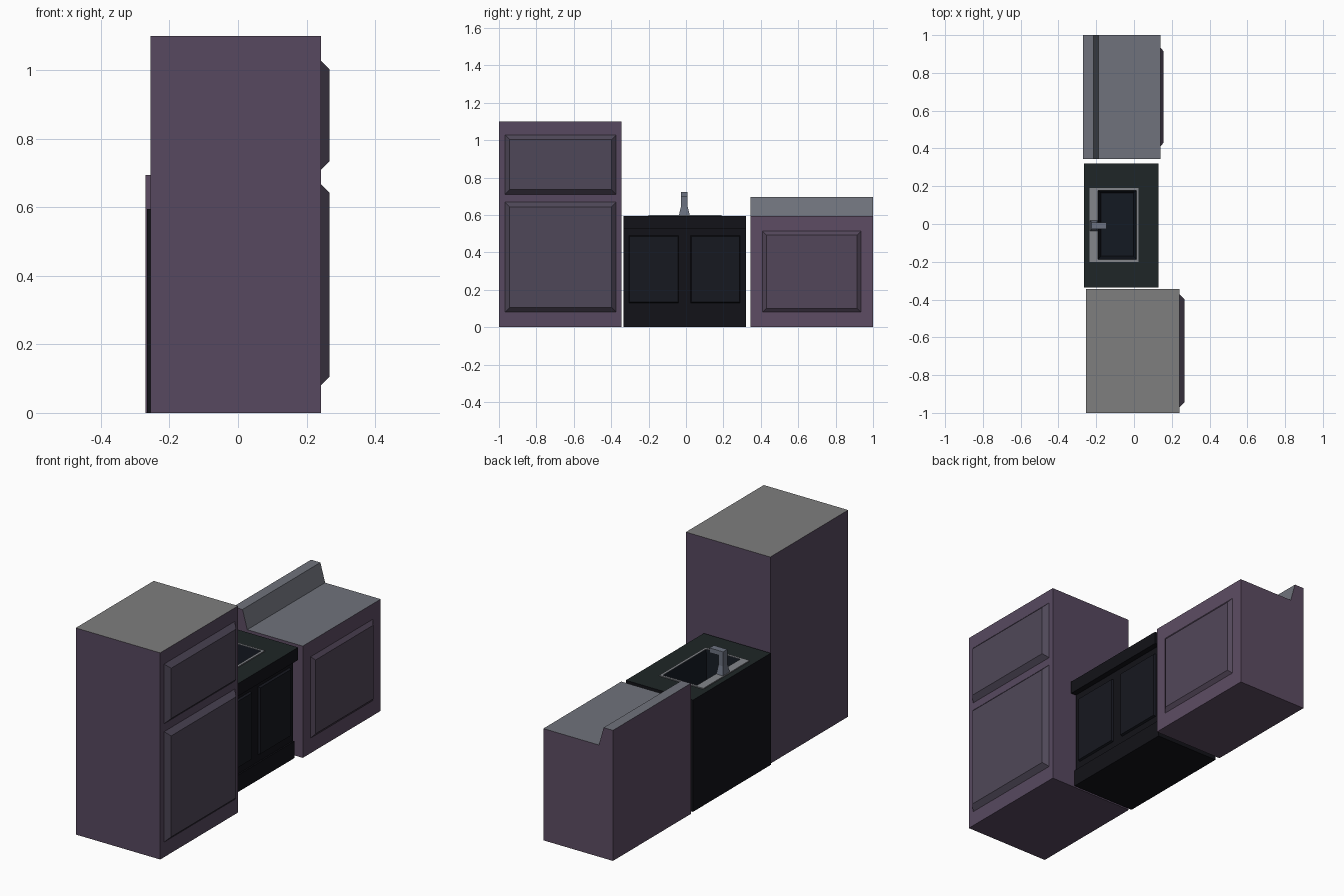
import bpy, bmesh

if "Cube" in bpy.data.objects:
    bpy.data.objects.remove(bpy.data.objects["Cube"])


def material(name, rgb):
    m = bpy.data.materials.new(name)
    m.diffuse_color = (*rgb, 1)
    m.use_nodes = True
    m.node_tree.nodes["Principled BSDF"].inputs["Base Color"].default_value = m.diffuse_color
    return m


fridge_mat = material("fridge_purple", (0.095, 0.066, 0.115))
fridge_top = material("fridge_top_grey", (0.21, 0.21, 0.21))
door_mat = material("door_purple", (0.078, 0.064, 0.098))
stove_mat = material("stove_purple", (0.11, 0.073, 0.125))
stove_top = material("stove_top_grey", (0.16, 0.17, 0.20))
oven_mat = material("oven_purple", (0.085, 0.062, 0.10))
cabinet_mat = material("cabinet_black", (0.006, 0.006, 0.009))
cabinet_door = material("cabinet_door_black", (0.008, 0.009, 0.014))
counter_mat = material("counter_dark", (0.013, 0.019, 0.02))
steel = material("steel", (0.23, 0.24, 0.26))
tap_mat = material("tap_steel", (0.15, 0.17, 0.22))
basin_mat = material("basin_dark", (0.007, 0.01, 0.016))


def loft(name, loops, mat, start=True, end=True, closed=False, top=None):
    """Bridge equal-length point loops; upward faces can take a second material."""
    bm = bmesh.new()
    rings = [[bm.verts.new(p) for p in loop] for loop in loops]
    pairs = list(zip(rings, rings[1:]))
    if closed:
        pairs.append((rings[-1], rings[0]))
    for a, b in pairs:
        n = len(a)
        for i in range(n):
            bm.faces.new((a[i], a[(i + 1) % n], b[(i + 1) % n], b[i]))
    if start and not closed:
        bm.faces.new(rings[0])
    if end and not closed:
        bm.faces.new(rings[-1])
    bmesh.ops.recalc_face_normals(bm, faces=bm.faces)
    me = bpy.data.meshes.new(name)
    me.materials.append(mat)
    if top:
        me.materials.append(top)
        for f in bm.faces:
            f.material_index = int(f.normal.z > 0.2)
    bm.to_mesh(me)
    bm.free()
    ob = bpy.data.objects.new(name, me)
    bpy.context.collection.objects.link(ob)
    return ob


def flat(x0, x1, y0, y1, z):
    return [(x0, y0, z), (x1, y0, z), (x1, y1, z), (x0, y1, z)]


def upright(y0, y1, z0, z1, x):
    return [(x, y0, z0), (x, y1, z0), (x, y1, z1), (x, y0, z1)]


def box(name, x0, x1, y0, y1, z0, z1, mat, top=None):
    return loft(name, [flat(x0, x1, y0, y1, z0), flat(x0, x1, y0, y1, z1)], mat, top=top)


def panel(name, y0, y1, z0, z1, x0, x1, inset, mat):
    """Raised front panel with chamfered sides, facing +x."""
    return loft(name, [upright(y0, y1, z0, z1, x0),
                       upright(y0 + inset, y1 - inset, z0 + inset, z1 - inset, x1)], mat)


def extrude_y(name, profile, y0, y1, mat, top=None):
    return loft(name, [[(x, y, z) for x, z in profile] for y in (y0, y1)], mat, top=top)


# Fridge with two doors
box("fridge_body", -0.255, 0.242, -1.0, -0.345, 0, 1.10, fridge_mat, fridge_top)
panel("freezer_door", -0.968, -0.373, 0.71, 1.028, 0.242, 0.267, 0.025, door_mat)
panel("fridge_door", -0.968, -0.373, 0.08, 0.668, 0.242, 0.267, 0.025, door_mat)

# Sink cabinet: open-topped body, plinth and two doors
loft("cabinet_body", [flat(-0.265, 0.10, -0.335, 0.32, 0),
                      flat(-0.265, 0.10, -0.335, 0.32, 0.53)], cabinet_mat, end=False)
box("cabinet_plinth", 0.09, 0.108, -0.335, 0.32, 0, 0.09, cabinet_mat)
for side, y0, y1 in (("left", -0.305, -0.04), ("right", 0.025, 0.29)):
    panel(f"cabinet_door_{side}", y0, y1, 0.13, 0.49, 0.10, 0.112, 0.004, cabinet_door)

# Countertop with a hole for the basin
hole = (-0.19, 0.012, -0.187, 0.178)
outer = (-0.265, 0.13, -0.335, 0.32)
loft("countertop", [flat(*outer, 0.528), flat(*outer, 0.595),
                    flat(*hole, 0.595), flat(*hole, 0.528)],
     cabinet_mat, closed=True, top=counter_mat)

# Sink rim and basin
rim = (-0.235, 0.025, -0.2, 0.19)
loft("sink_rim", [flat(*rim, 0.592), flat(*rim, 0.6),
                  flat(*hole, 0.6), flat(*hole, 0.592)], steel, closed=True)
loft("sink_basin", [flat(*hole, 0.598), flat(-0.175, -0.003, -0.17, 0.163, 0.44)],
     basin_mat, start=False)

# Tap: flared foot, stem and square spout
loft("tap_foot", [flat(-0.232, -0.192, -0.038, 0.02, 0.598),
                  flat(-0.225, -0.197, -0.027, 0.009, 0.645)], tap_mat)
extrude_y("tap_spout", [(-0.225, 0.64), (-0.197, 0.64), (-0.197, 0.697),
                        (-0.145, 0.697), (-0.145, 0.722), (-0.225, 0.722)],
          -0.027, 0.009, tap_mat)

# Stove with sloped backsplash and oven door
extrude_y("stove_body", [(-0.27, 0), (0.14, 0), (0.14, 0.595), (-0.187, 0.595),
                         (-0.215, 0.695), (-0.27, 0.695)], 0.345, 1.0, stove_mat, stove_top)
panel("oven_door", 0.41, 0.935, 0.08, 0.513, 0.14, 0.156, 0.02, oven_mat)
